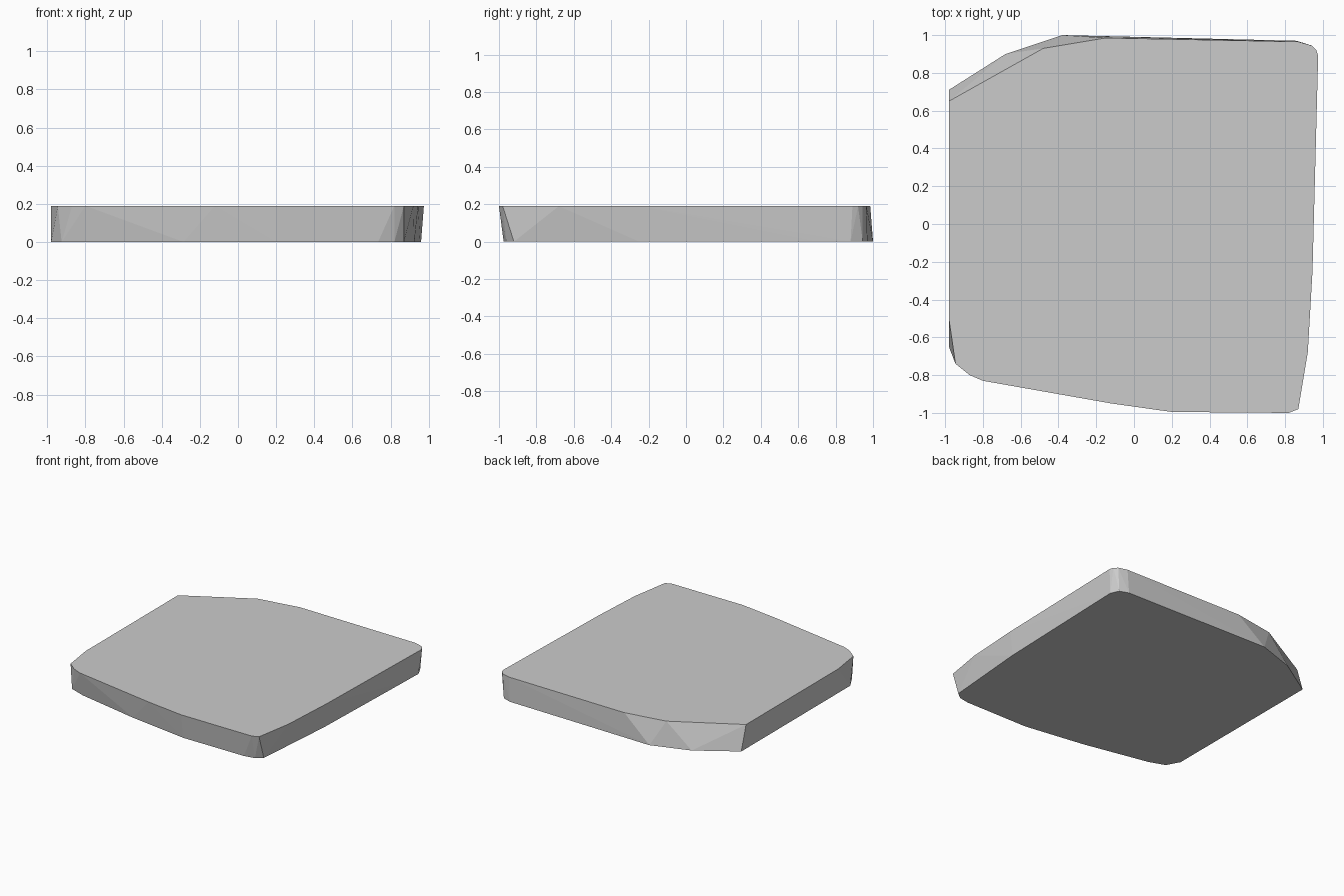
import bpy
import bmesh
from math import radians

if "Cube" in bpy.data.objects:
    bpy.data.objects.remove(bpy.data.objects["Cube"])

HEIGHT = 0.19

# Outline of the flat top face, clockwise from the back left
top = [(-0.98, 0.65), (-0.48, 0.93), (-0.15, 0.985), (0.87, 0.965),
       (0.94, 0.945), (0.965, 0.92), (0.975, 0.89), (0.945, -0.25),
       (0.92, -0.68), (0.87, -0.98), (0.82, -1.0), (0.2, -0.995),
       (-0.12, -0.95), (-0.8, -0.83), (-0.87, -0.80), (-0.945, -0.74),
       (-0.98, -0.5)]

# Outline of the underside, undercut at the front and flared at the back left
bottom = [(-0.98, 0.71), (-0.68, 0.90), (-0.38, 1.0), (0.86, 0.97),
          (0.93, 0.945), (0.96, 0.88), (0.955, 0.70), (0.925, -0.25),
          (0.87, -0.92), (0.82, -0.96), (0.735, -0.975), (0.2, -0.972),
          (-0.285, -0.90), (-0.80, -0.795), (-0.925, -0.75), (-0.98, -0.65)]

# Stone slab: the hull between both outlines gives the chipped side facets
bm = bmesh.new()
for outline, z in ((top, HEIGHT), (bottom, 0.0)):
    for x, y in outline:
        bm.verts.new((x, y, z))
hull = bmesh.ops.convex_hull(bm, input=bm.verts[:])
unused = [v for v in bm.verts if not v.link_faces]
bmesh.ops.delete(bm, geom=unused, context='VERTS')

# Merge the triangles of the flat faces
bmesh.ops.dissolve_limit(bm, angle_limit=radians(0.5),
                         verts=bm.verts[:], edges=bm.edges[:])
bmesh.ops.recalc_face_normals(bm, faces=bm.faces[:])

mesh = bpy.data.meshes.new("stone_slab")
bm.to_mesh(mesh)
bm.free()
slab = bpy.data.objects.new("stone_slab", mesh)
bpy.context.collection.objects.link(slab)
